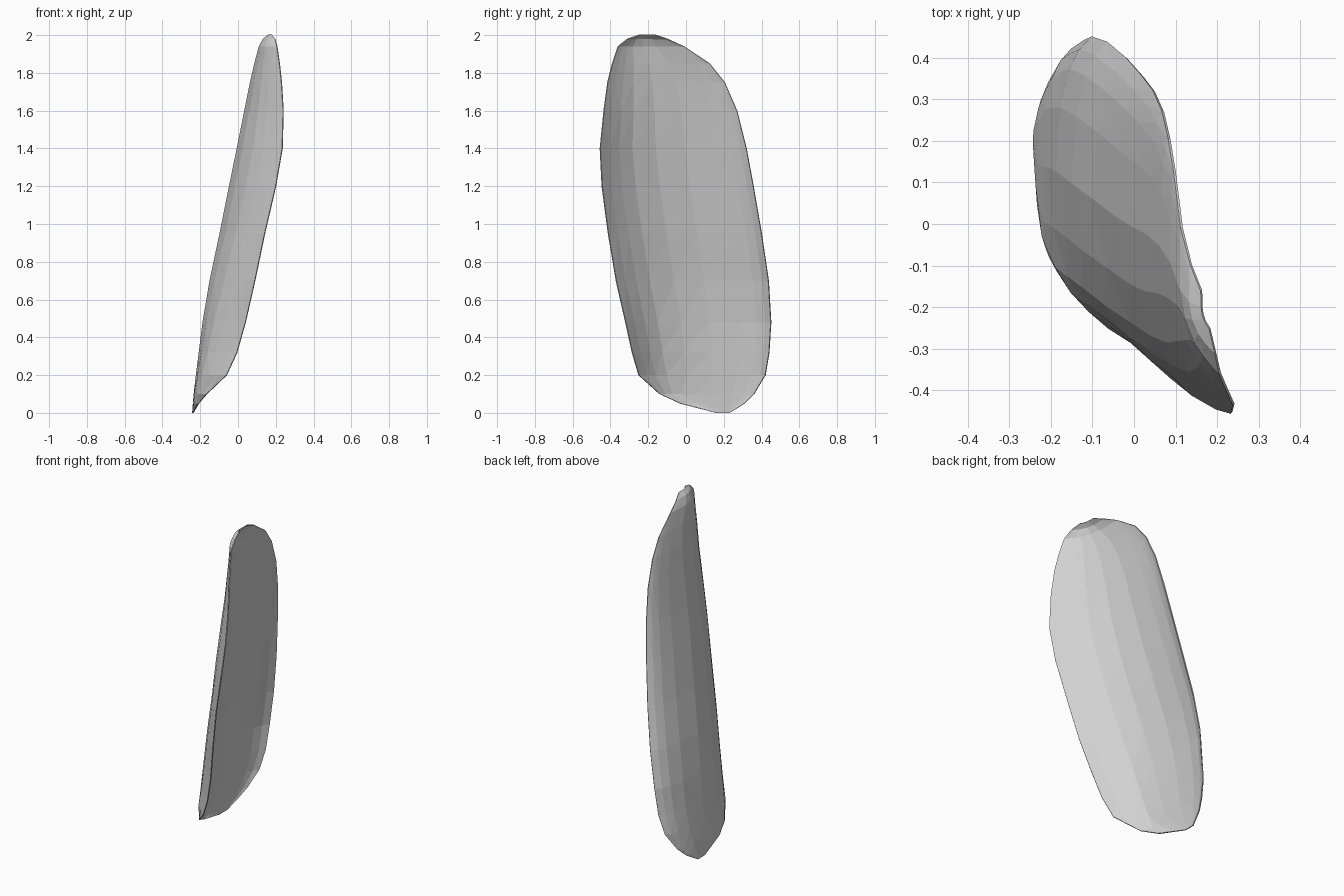
import bpy
import bmesh

# Height stations of the curved shell:
# z, front edge y, back edge y, front edge x, deepest x, back edge x
STATIONS = [
    (0.00, 0.16, 0.23, -0.238, -0.240, -0.238),
    (0.05, -0.03, 0.31, -0.208, -0.236, -0.215),
    (0.10, -0.14, 0.36, -0.165, -0.232, -0.190),
    (0.20, -0.25, 0.42, -0.060, -0.220, -0.150),
    (0.32, -0.285, 0.44, -0.005, -0.205, -0.120),
    (0.48, -0.32, 0.45, 0.040, -0.185, -0.100),
    (0.70, -0.37, 0.437, 0.090, -0.148, -0.062),
    (0.95, -0.412, 0.40, 0.142, -0.095, -0.018),
    (1.20, -0.445, 0.357, 0.200, -0.045, 0.020),
    (1.40, -0.455, 0.32, 0.235, -0.004, 0.048),
    (1.60, -0.435, 0.27, 0.240, 0.036, 0.070),
    (1.75, -0.415, 0.205, 0.231, 0.066, 0.085),
    (1.85, -0.39, 0.125, 0.220, 0.089, 0.098),
    (1.94, -0.36, -0.01, 0.207, 0.113, 0.115),
    (1.98, -0.31, -0.10, 0.196, 0.135, 0.138),
    (2.00, -0.25, -0.16, 0.182, 0.163, 0.162),
]
# Cross-section: position along the width, edge lift low down, edge lift high up
FRONT = [(0.0, 1.0, 1.0), (0.06, 0.70, 0.79), (0.13, 0.42, 0.58),
         (0.22, 0.19, 0.36), (0.38, 0.05, 0.13), (0.58, 0.0, 0.0)]
BACK = [(0.78, 0.12, 0.12), (0.90, 0.38, 0.38), (0.96, 0.66, 0.66), (1.0, 1.0, 1.0)]


def section(z, yf, yb, xf, xm, xb):
    """Points of one curved cross-section, front edge to back edge."""
    k = min(1.0, max(0.0, (z - 0.15) / 0.7))
    pts = []
    for part, edge in ((FRONT, xf), (BACK, xb)):
        for t, low, high in part:
            lift = low + (high - low) * k
            pts.append((xm + (edge - xm) * lift, yf + (yb - yf) * t, z))
    return pts


# Loft the sections into one faceted shell
bm = bmesh.new()
rows = [[bm.verts.new(p) for p in section(*s)] for s in STATIONS]
for low, high in zip(rows, rows[1:]):
    for i in range(len(low) - 1):
        bm.faces.new((low[i], high[i], high[i + 1], low[i + 1]))
bmesh.ops.triangulate(bm, faces=bm.faces[:])
bmesh.ops.recalc_face_normals(bm, faces=bm.faces[:])
mesh = bpy.data.meshes.new("curved_shell")
bm.to_mesh(mesh)
bm.free()

shell = bpy.data.objects.new("curved_shell", mesh)
bpy.context.collection.objects.link(shell)

# Thin wall
wall = shell.modifiers.new("thin_wall", 'SOLIDIFY')
wall.thickness = 0.006
wall.offset = 0.0

# Plain grey
grey = bpy.data.materials.new("light_grey")
grey.diffuse_color = (0.64, 0.64, 0.64, 1.0)
mesh.materials.append(grey)
